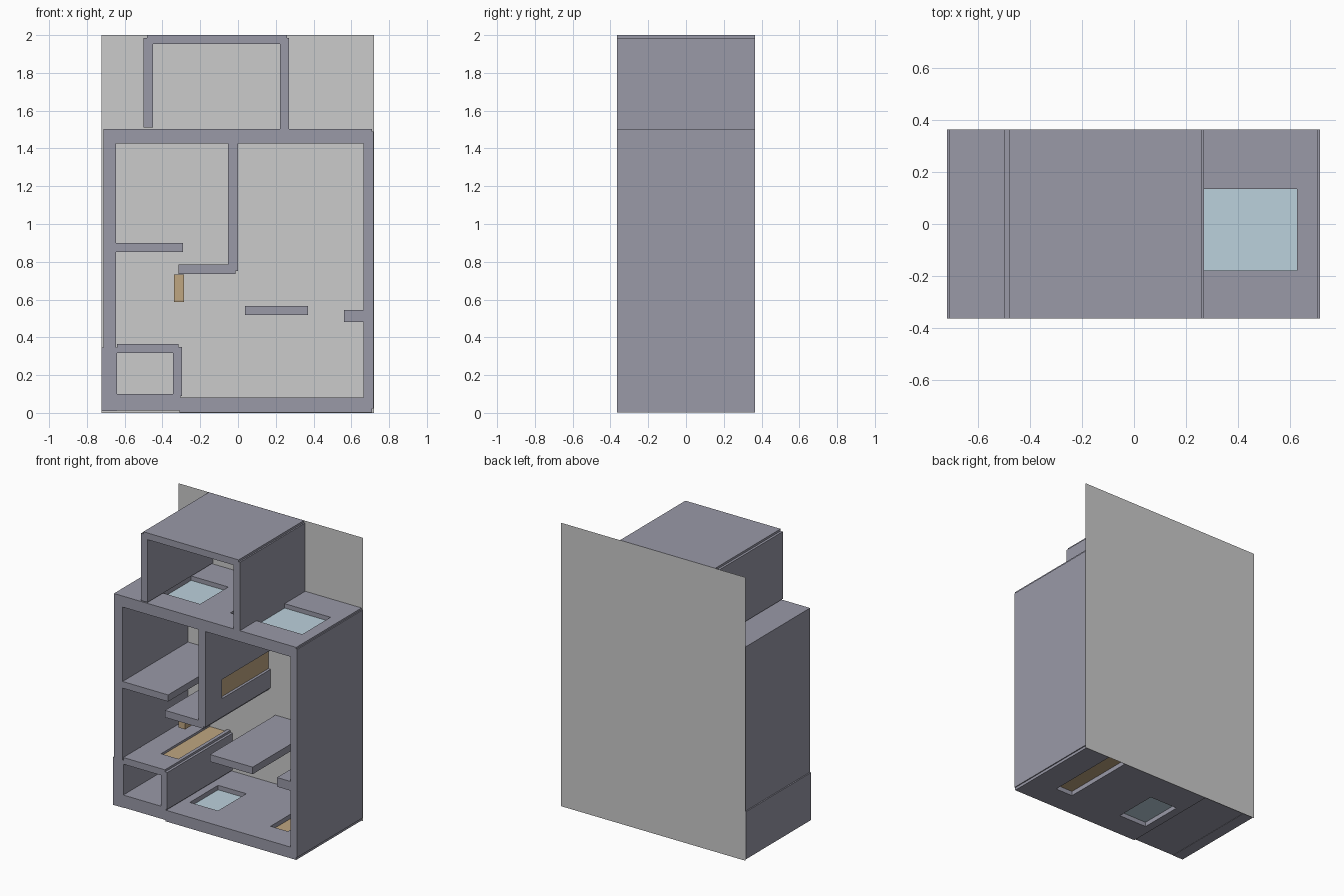
import bpy, bmesh

if "Cube" in bpy.data.objects:
    bpy.data.objects.remove(bpy.data.objects["Cube"])

FRONT, BACK = -0.365, 0.364      # depth range of all walls
OPEN_TOP, SILL = -0.18, 0.135    # depth range of windows; doors reach the back


def material(name, color):
    m = bpy.data.materials.new(name)
    m.diffuse_color = (*color, 1)
    m.use_nodes = True
    m.node_tree.nodes["Principled BSDF"].inputs["Base Color"].default_value = m.diffuse_color
    return m


WALL = material("wall_paint", (0.32, 0.32, 0.39))
WOOD = material("door_wood", (0.52, 0.38, 0.22))
GLASS = material("window_glass", (0.50, 0.64, 0.72))


def box(name, x0, x1, z0, z1, y0=FRONT, y1=BACK, mat=WALL):
    bm = bmesh.new()
    bmesh.ops.create_cube(bm, size=1)
    for v in bm.verts:
        v.co.x = x1 if v.co.x > 0 else x0
        v.co.y = y1 if v.co.y > 0 else y0
        v.co.z = z1 if v.co.z > 0 else z0
    mesh = bpy.data.meshes.new(name)
    bm.to_mesh(mesh)
    bm.free()
    ob = bpy.data.objects.new(name, mesh)
    bpy.context.collection.objects.link(ob)
    if mat:
        mesh.materials.append(mat)
    return ob


def opening(wall, name, a0, a1, b0, b1, kind, along="x"):
    """Cut a hole a0..a1 through a wall of thickness b0..b1, add a thin panel midway."""
    door = kind == "door"
    mat = WOOD if door else GLASS
    mid, e = (b0 + b1) / 2, 0.02

    def part(n, lo, hi, yend, m):
        rect = (a0, a1, lo, hi) if along == "x" else (lo, hi, a0, a1)
        return box(n, *rect, OPEN_TOP, yend, m)

    cutter = part("cutter", b0 - e, b1 + e, BACK + e if door else SILL, WALL)
    cutter.hide_render = True
    mod = wall.modifiers.new("opening", "BOOLEAN")
    mod.operation, mod.solver, mod.object = "DIFFERENCE", "EXACT", cutter
    bpy.context.view_layer.objects.active = wall
    bpy.ops.object.modifier_apply(modifier=mod.name)
    bpy.data.objects.remove(cutter, do_unlink=True)
    part(name, mid - 0.008, mid + 0.008, BACK if door else SILL, mat)


# Back panel: a single flat sheet
bm = bmesh.new()
bm.faces.new([bm.verts.new(c) for c in ((0.72, 0.365, 0), (-0.722, 0.365, 0),
                                        (-0.722, 0.365, 2), (0.72, 0.365, 2))])
mesh = bpy.data.meshes.new("back_panel")
bm.to_mesh(mesh)
bm.free()
bpy.context.collection.objects.link(bpy.data.objects.new("back_panel", mesh))

# Walls: name -> x range, z range
walls = {n: (box(n, *r), r) for n, r in {
    "upper_left_wall": (-0.713, -0.645, 0.34, 1.495),
    "lower_left_wall": (-0.722, -0.64, 0.01, 0.345),
    "left_base": (-0.718, -0.305, 0.012, 0.10),
    "right_base": (-0.31, 0.71, 0.003, 0.082),
    "right_wall": (0.665, 0.717, 0.022, 1.49),
    "long_crossbar": (-0.713, 0.71, 1.425, 1.503),
    "small_room_top": (-0.64, -0.315, 0.318, 0.365),
    "small_room_side": (-0.345, -0.297, 0.09, 0.35),
    "middle_wall": (-0.053, 0.0, 0.75, 1.43),
    "middle_ledge": (-0.315, -0.012, 0.735, 0.785),
    "left_shelf": (-0.65, -0.29, 0.853, 0.90),
    "free_shelf": (0.037, 0.37, 0.517, 0.567),
    "right_stub": (0.56, 0.67, 0.48, 0.545),
    "top_left_wall": (-0.50, -0.45, 1.51, 1.985),
    "top_right_wall": (0.222, 0.27, 1.5, 1.985),
    "top_roof": (-0.483, 0.26, 1.953, 2.0),
}.items()}

# Openings with doors and windows
for wall, name, a0, a1, kind in (
        ("long_crossbar", "upper_right_window", 0.27, 0.628, "window"),
        ("long_crossbar", "upper_left_window", -0.46, -0.17, "window"),
        ("long_crossbar", "upper_door", 0.065, 0.20, "door"),
        ("right_base", "lower_window", -0.25, -0.03, "window"),
        ("right_base", "lower_door", 0.38, 0.515, "door"),
        ("small_room_top", "small_room_door", -0.475, -0.34, "door")):
    ob, r = walls[wall]
    opening(ob, name, a0, a1, r[2], r[3], kind)
ob, r = walls["middle_wall"]
opening(ob, "middle_door", 0.88, 1.015, r[0], r[1], "door", along="z")

# Free-standing door block under the ledge
box("passage_door", -0.34, -0.287, 0.587, 0.733, OPEN_TOP, BACK, WOOD)
